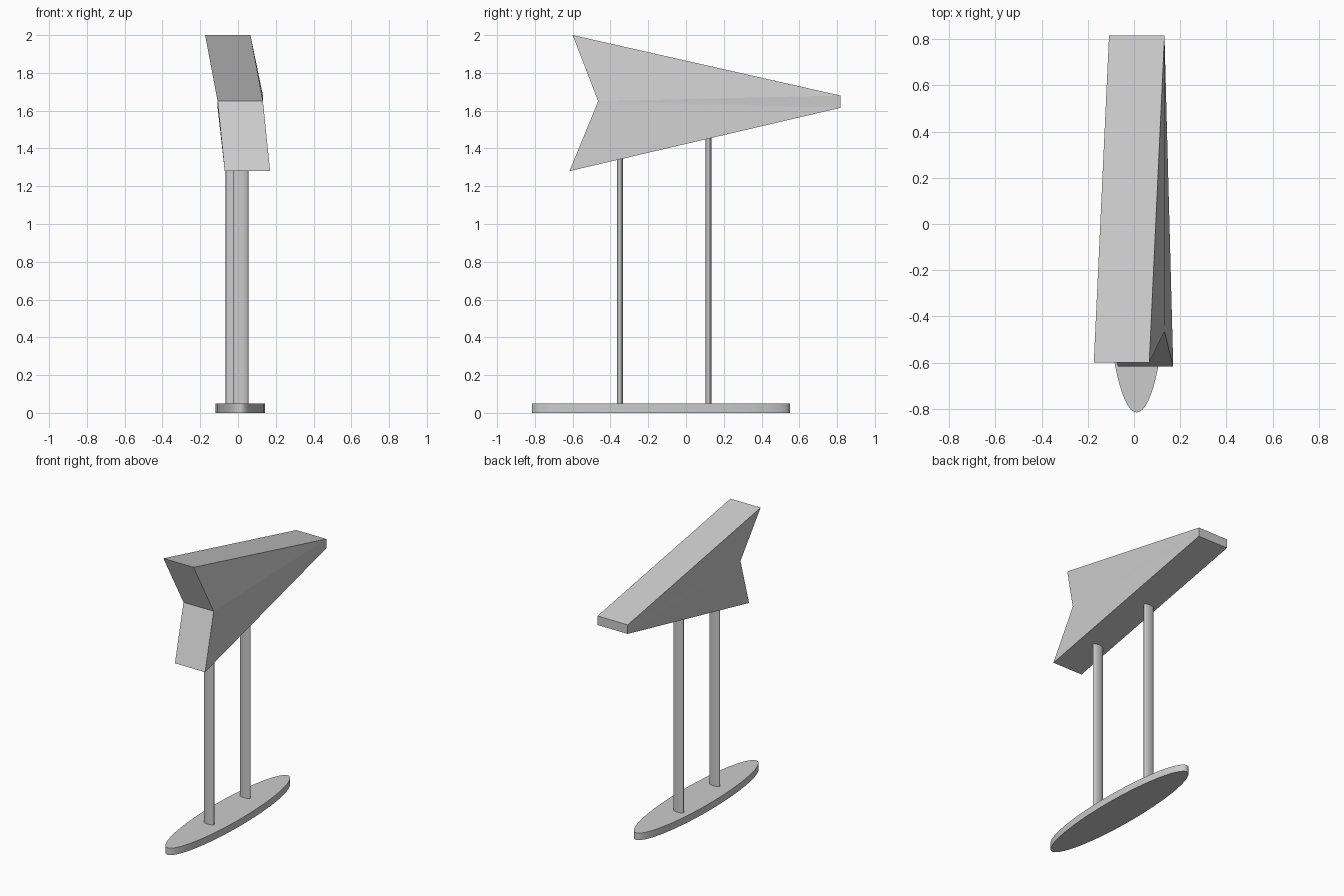
import bpy, bmesh
from mathutils import Vector

cube = bpy.data.objects.get("Cube")
if cube:
    bpy.data.objects.remove(cube, do_unlink=True)

# Single grey finish
grey = bpy.data.materials.new("light grey")
grey.use_nodes = True
colour = (0.6, 0.6, 0.6, 1)
grey.diffuse_color = colour
grey.node_tree.nodes["Principled BSDF"].inputs["Base Color"].default_value = colour


def elliptic_column(name, centre, radii, bottom, top, sides):
    """Upright column with an elliptical section."""
    bpy.ops.mesh.primitive_cylinder_add(
        vertices=sides, radius=1, depth=1,
        location=(*centre, (bottom + top) / 2))
    obj = bpy.context.object
    obj.name = name
    obj.scale = (*radii, top - bottom)
    bpy.ops.object.transform_apply(location=False, rotation=False, scale=True)
    bpy.ops.object.shade_smooth_by_angle()
    obj.data.materials.append(grey)
    return obj


# Oval base plate and the two oval posts
elliptic_column("base_plate", (0.012, -0.133), (0.132, 0.683), 0, 0.05, 64)
elliptic_column("front_post", (0.015, -0.35), (0.04, 0.016), 0.04, 1.38, 32)
elliptic_column("rear_post", (-0.025, 0.119), (0.04, 0.015), 0.04, 1.49, 32)

# Twisted arrowhead: one folded side, extruded across its thickness
bm = bmesh.new()
upper_tail, notch, lower_tail, tip_low, tip_high = [bm.verts.new(p) for p in (
    (-0.174, -0.60, 2.0), (-0.108, -0.465, 1.65), (-0.07, -0.617, 1.28),
    (-0.108, 0.817, 1.615), (-0.108, 0.817, 1.68))]
for corners in ((upper_tail, notch, tip_high), (notch, tip_low, tip_high),
                (notch, lower_tail, tip_low)):
    bm.faces.new(corners)
extruded = bmesh.ops.extrude_face_region(bm, geom=bm.faces[:], use_keep_orig=True)
moved = [e for e in extruded["geom"] if isinstance(e, bmesh.types.BMVert)]
bmesh.ops.translate(bm, verts=moved, vec=Vector((0.24, 0, 0)))
bmesh.ops.recalc_face_normals(bm, faces=bm.faces[:])
mesh = bpy.data.meshes.new("arrowhead")
bm.to_mesh(mesh)
bm.free()
mesh.materials.append(grey)
arrowhead = bpy.data.objects.new("arrowhead", mesh)
bpy.context.collection.objects.link(arrowhead)
